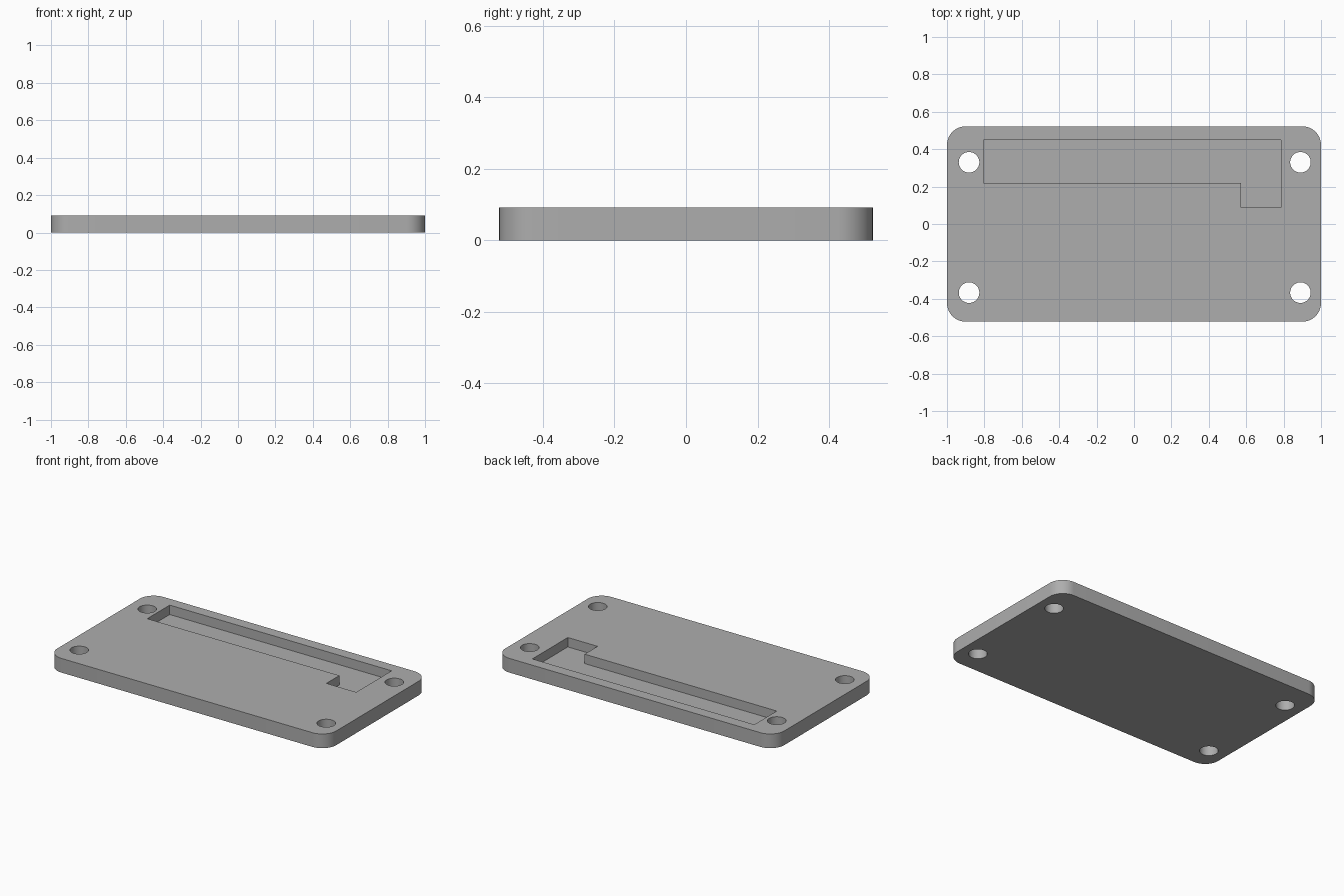
import bpy
import bmesh
from math import cos, sin, pi, radians

if "Cube" in bpy.data.objects:
    bpy.data.objects.remove(bpy.data.objects["Cube"])

HALF_X, HALF_Y, HEIGHT, CORNER = 1.0, 0.522, 0.092, 0.1
HOLE_RADIUS, FLOOR = 0.055, 0.031

grey = bpy.data.materials.new("grey")
grey.use_nodes = True
colour = (0.42, 0.42, 0.42, 1)
grey.diffuse_color = colour
grey.node_tree.nodes["Principled BSDF"].inputs["Base Color"].default_value = colour


def arc(cx, cy, radius, start, sweep, steps):
    """Points along an arc, both ends included."""
    return [(cx + radius * cos(start + sweep * i / steps),
             cy + radius * sin(start + sweep * i / steps)) for i in range(steps + 1)]


def prism(name, outline, bottom, top):
    """Extrude a flat outline between two heights."""
    bm = bmesh.new()
    base = bm.faces.new([bm.verts.new((x, y, bottom)) for x, y in outline])
    side = bmesh.ops.extrude_face_region(bm, geom=[base])
    moved = [v for v in side["geom"] if isinstance(v, bmesh.types.BMVert)]
    bmesh.ops.translate(bm, verts=moved, vec=(0, 0, top - bottom))
    bmesh.ops.recalc_face_normals(bm, faces=bm.faces)
    mesh = bpy.data.meshes.new(name)
    bm.to_mesh(mesh)
    bm.free()
    mesh.materials.append(grey)
    obj = bpy.data.objects.new(name, mesh)
    bpy.context.collection.objects.link(obj)
    return obj


# Plate with rounded corners
outline = []
for i, (sx, sy) in enumerate([(1, 1), (-1, 1), (-1, -1), (1, -1)]):
    outline += arc(sx * (HALF_X - CORNER), sy * (HALF_Y - CORNER),
                   CORNER, i * pi / 2, pi / 2, 12)
plate = prism("plate", outline, 0, HEIGHT)

# Stepped pocket and four screw holes
pocket = [(-0.805, 0.45), (-0.805, 0.22), (0.573, 0.22),
          (0.573, 0.087), (0.787, 0.087), (0.787, 0.45)]
cutters = [prism("pocket_cutter", pocket, FLOOR, HEIGHT + 0.1)]
for x in (-0.882, 0.89):
    for y in (-0.367, 0.33):
        ring = arc(x, y, HOLE_RADIUS, 0, 2 * pi, 48)[:-1]
        cutters.append(prism("hole_cutter", ring, -0.1, HEIGHT + 0.1))

# Cut the plate, then drop the cutters
bpy.context.view_layer.objects.active = plate
for cutter in cutters:
    cut = plate.modifiers.new("cut", "BOOLEAN")
    cut.operation = "DIFFERENCE"
    cut.solver = "EXACT"
    cut.object = cutter
    bpy.ops.object.modifier_apply(modifier=cut.name)
    bpy.data.objects.remove(cutter)

# Smooth corners and holes, crisp rims
bpy.ops.object.select_all(action="DESELECT")
plate.select_set(True)
bpy.ops.object.shade_smooth_by_angle(angle=radians(30))
